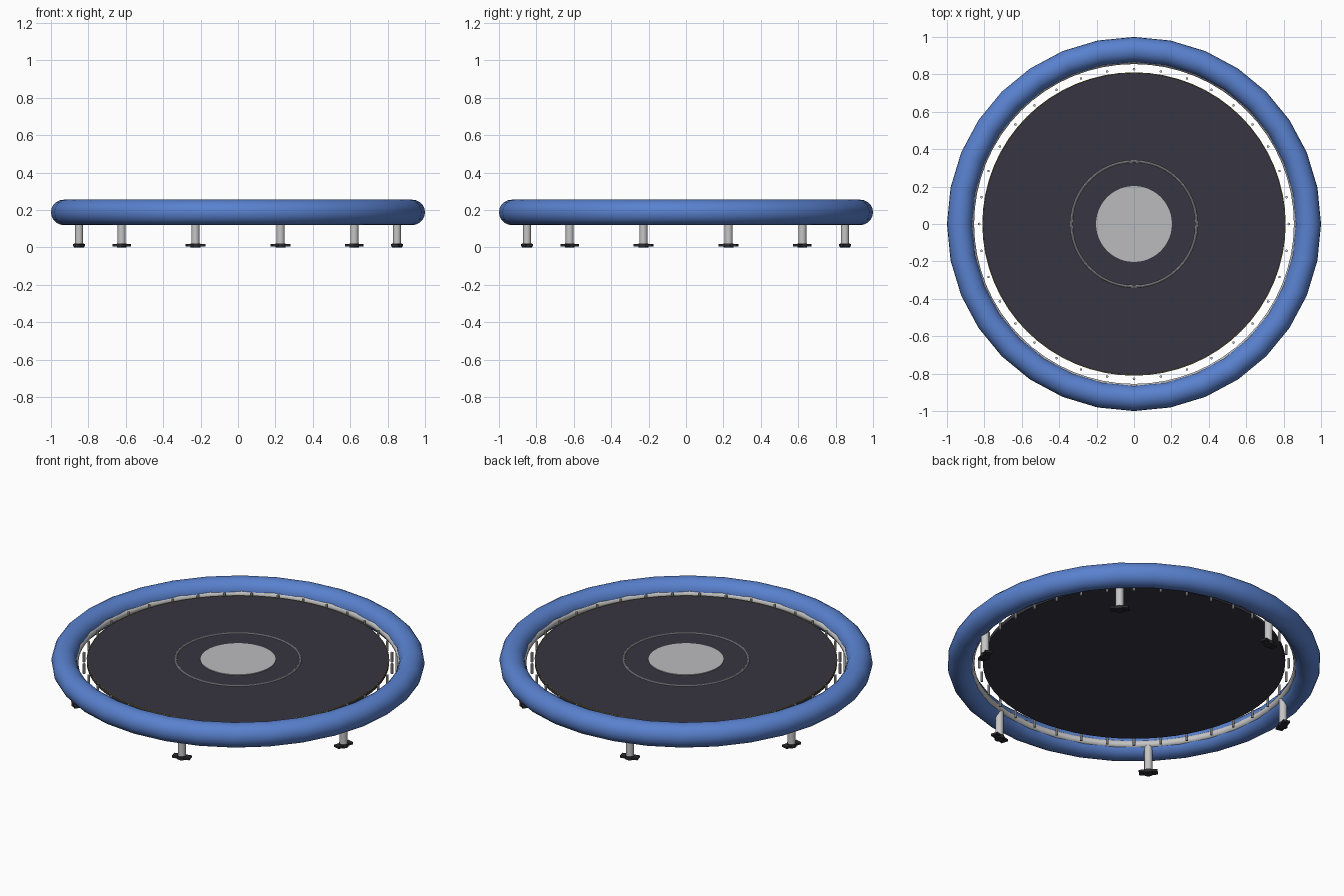
import bpy
from math import cos, sin, radians

cube = bpy.data.objects.get("Cube")
if cube:
    bpy.data.objects.remove(cube, do_unlink=True)


def material(name, r, g, b):
    m = bpy.data.materials.new(name)
    m.use_nodes = True
    m.diffuse_color = (r, g, b, 1)
    m.node_tree.nodes["Principled BSDF"].inputs["Base Color"].default_value = (r, g, b, 1)
    return m


blue = material("pad blue", 0.1, 0.22, 0.62)
charcoal = material("mat charcoal", 0.038, 0.035, 0.052)
silver = material("metal silver", 0.56, 0.56, 0.56)
light_grey = material("marking grey", 0.5, 0.5, 0.52)
rubber = material("foot rubber", 0.025, 0.025, 0.03)
yellow = material("edging yellow", 0.35, 0.28, 0.05)


def finish(name, mat):
    ob = bpy.context.object
    ob.name = name
    ob.data.materials.append(mat)
    bpy.ops.object.shade_smooth_by_angle(angle=radians(40))
    return ob


def ring(name, mat, radius, tube, z, segments, sides):
    bpy.ops.mesh.primitive_torus_add(major_radius=radius, minor_radius=tube, location=(0, 0, z),
                                     major_segments=segments, minor_segments=sides)
    return finish(name, mat)


def rod(name, mat, radius, low, high, x=0, y=0, sides=16):
    bpy.ops.mesh.primitive_cylinder_add(vertices=sides, radius=radius, depth=high - low,
                                        location=(x, y, (low + high) / 2))
    return finish(name, mat)


# Padded rim and the tubular frame inside it
ring("rim_pad", blue, 0.932, 0.068, 0.187, 32, 20)
ring("frame_ring", silver, 0.877, 0.022, 0.18, 64, 12)

# Jumping mat with edging and target markings
rod("jumping_mat", charcoal, 0.81, 0.18, 0.2, sides=64)
ring("mat_edging", yellow, 0.809, 0.002, 0.2, 64, 6)
ring("target_ring", light_grey, 0.335, 0.006, 0.2, 48, 8)
rod("target_disc", light_grey, 0.203, 0.199, 0.204, sides=48)

# Upright pins around the mat
for i in range(36):
    a = radians(10 * i)
    rod(f"spring_pin_{i + 1}", silver, 0.007, 0.15, 0.208, 0.828 * cos(a), 0.828 * sin(a), 8)

# Six legs, each on a rubber foot set along the rim
for i in range(6):
    a = radians(45 + 60 * i)
    x, y = 0.88 * cos(a), 0.88 * sin(a)
    rod(f"leg_{i + 1}", silver, 0.022, 0.008, 0.18, x, y)
    rod(f"foot_collar_{i + 1}", rubber, 0.026, 0, 0.02, x, y)
    bpy.ops.mesh.primitive_cube_add(size=1, location=(x, y, 0.011), rotation=(0, 0, a))
    bpy.context.object.scale = (0.04, 0.1, 0.012)
    finish(f"foot_{i + 1}", rubber)
